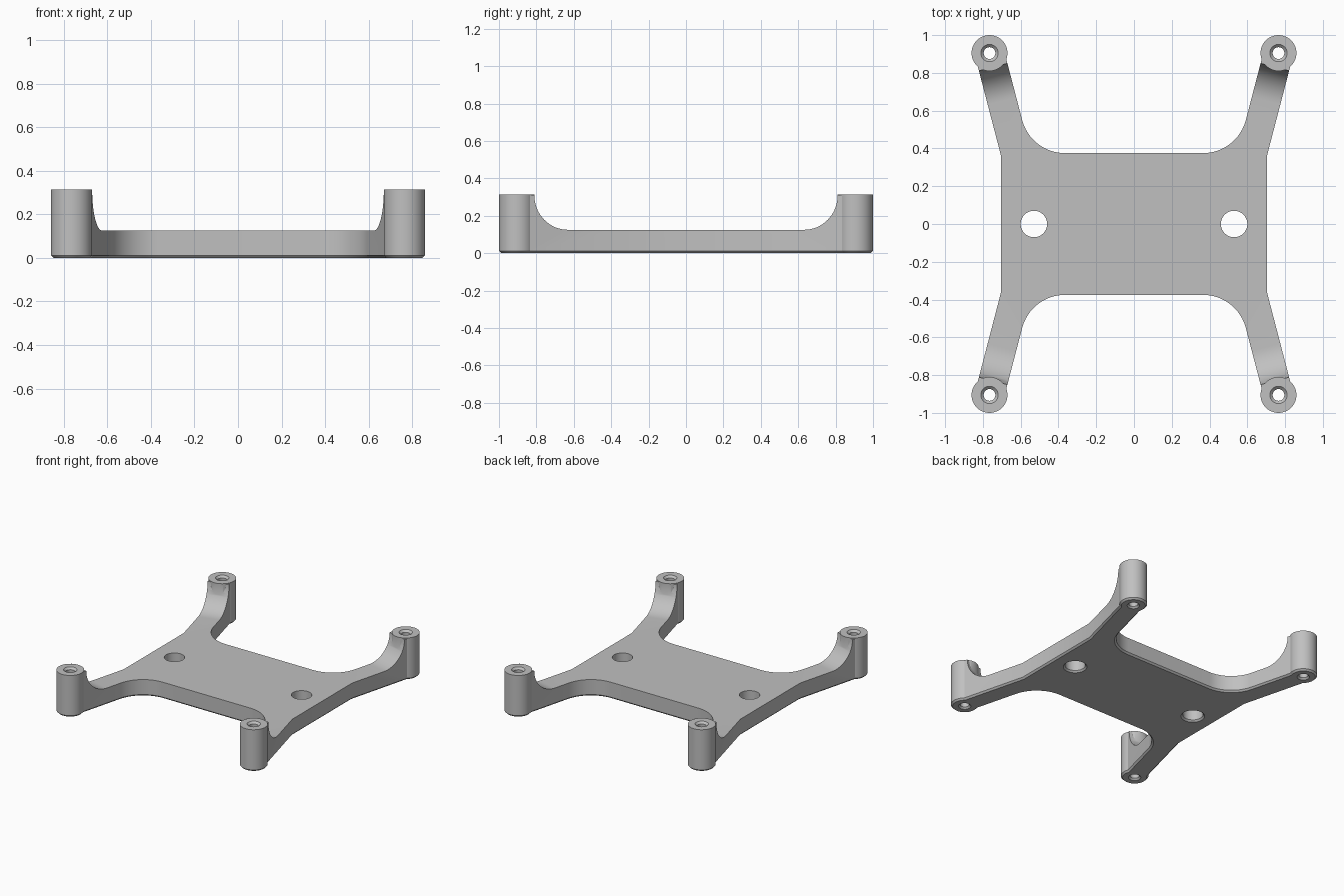
import bpy, bmesh, math
from mathutils import Vector

if "Cube" in bpy.data.objects:
    bpy.data.objects.remove(bpy.data.objects["Cube"], do_unlink=True)

PLATE_Z, TOP_Z, CHAMFER = 0.125, 0.315, 0.012
POST = Vector((0.765, 0.905, 0))
POST_R, ARM_HALF = 0.095, 0.078
ARM = Vector((0.252, 0.968, 0)).normalized()   # arm direction, towards the post
SIDE = Vector((ARM.y, -ARM.x, 0))              # outward across the arm
UP = Vector((0, 0, 1))


def make_object(name, bm):
    bmesh.ops.recalc_face_normals(bm, faces=bm.faces[:])
    mesh = bpy.data.meshes.new(name)
    bm.to_mesh(mesh)
    bm.free()
    obj = bpy.data.objects.new(name, mesh)
    bpy.context.collection.objects.link(obj)
    return obj


def prism(points, direction):
    bm = bmesh.new()
    face = bm.faces.new([bm.verts.new(p) for p in points])
    new = bmesh.ops.extrude_face_region(bm, geom=[face])["geom"]
    moved = [v for v in new if isinstance(v, bmesh.types.BMVert)]
    bmesh.ops.translate(bm, verts=moved, vec=direction)
    return bm


def lathe(name, profile, centre, segments=48):
    bm = bmesh.new()
    rings = []
    for r, z in profile:
        angles = [2 * math.pi * i / segments for i in range(segments)]
        rings.append([bm.verts.new((centre.x + r * math.cos(a), centre.y + r * math.sin(a), z))
                      for a in angles])
    for low, high in zip(rings, rings[1:]):
        for i in range(segments):
            j = (i + 1) % segments
            bm.faces.new((low[i], low[j], high[j], high[i]))
    bm.faces.new(rings[0])
    bm.faces.new(rings[-1])
    return make_object(name, bm)


def apply_modifier(obj, mod):
    bpy.context.view_layer.objects.active = obj
    bpy.ops.object.modifier_apply(modifier=mod.name)


def combine(obj, tool, operation):
    tool.hide_render = True
    mod = obj.modifiers.new(operation, "BOOLEAN")
    mod.object, mod.operation, mod.solver = tool, operation, "EXACT"
    apply_modifier(obj, mod)
    bpy.data.objects.remove(tool, do_unlink=True)


# Outline of one quarter of the plate with its arm
edge_x, edge_y, fillet = 0.703, 0.375, 0.235
inner, outer = POST - SIDE * ARM_HALF, POST + SIDE * ARM_HALF
corner = inner + ARM * ((edge_y - inner.y) / ARM.y)
bend = outer + ARM * ((edge_x - outer.x) / ARM.x)
turn = math.acos(ARM.x)
tangent = fillet * math.tan(turn / 2)
centre = Vector((corner.x - tangent, edge_y + fillet, 0))
outline = [Vector((0, 0, 0)), Vector((edge_x, 0, 0)), bend, outer, inner]
for i in range(17):
    a = turn * (1 - i / 16)
    outline.append(centre + fillet * Vector((math.sin(a), -math.cos(a), 0)))
outline.append(Vector((0, edge_y, 0)))

# Tall quarter body with a chamfered lower rim
bm = prism(outline, UP * (TOP_Z - 0.005))
rim = [e for e in bm.edges
       if all(v.co.z < 1e-5 for v in e.verts)
       and not all(v.co.x < 1e-5 for v in e.verts)
       and not all(v.co.y < 1e-5 for v in e.verts)]
bmesh.ops.bevel(bm, geom=rim, offset=CHAMFER, segments=1, affect="EDGES")
frame = make_object("mounting_frame", bm)

# Lower the plate and sweep the arm up to the post in a concave curve
start, radius = 0.262, 0.185
profile = [(start - radius, 0.5)]
for i in range(17):
    a = math.pi / 2 * i / 16
    profile.append((start - radius * math.cos(a), PLATE_Z + radius * (1 - math.sin(a))))
profile += [(2, PLATE_Z), (2, 0.5)]
points = [POST - ARM * d + UP * z - SIDE * 1.5 for d, z in profile]
combine(frame, make_object("sweep_cutter", prism(points, SIDE * 3)), "DIFFERENCE")

# Round post, its countersunk bore, and the plate hole
combine(frame, lathe("post", [(POST_R - CHAMFER, 0), (POST_R, CHAMFER), (POST_R, TOP_Z)], POST), "UNION")
bore = [(0.055, -0.012), (0.031, 0.012), (0.031, TOP_Z - 0.015), (0.058, TOP_Z + 0.012)]
combine(frame, lathe("bore_cutter", bore, POST, 32), "DIFFERENCE")
hole = [(0.094, -0.012), (0.07, 0.012), (0.07, 0.2)]
combine(frame, lathe("hole_cutter", hole, Vector((0.53, 0, 0))), "DIFFERENCE")

# Open the quarter on the symmetry planes and mirror it
bm = bmesh.new()
bm.from_mesh(frame.data)
walls = [f for f in bm.faces
         if any(all(abs(v.co[k]) < 1e-4 for v in f.verts) for k in (0, 1))]
bmesh.ops.delete(bm, geom=walls, context="FACES")
bm.to_mesh(frame.data)
bm.free()
mirror = frame.modifiers.new("mirror", "MIRROR")
mirror.use_axis = (True, True, False)
mirror.merge_threshold = 0.0005
apply_modifier(frame, mirror)

# Join the flat quarters into single faces
bm = bmesh.new()
bm.from_mesh(frame.data)
bmesh.ops.dissolve_limit(bm, angle_limit=0.005, verts=bm.verts[:], edges=bm.edges[:])
bm.to_mesh(frame.data)
bm.free()

# Plain grey finish
grey = bpy.data.materials.new("plain_grey")
grey.use_nodes = True
colour = (0.53, 0.53, 0.53, 1)
grey.diffuse_color = colour
shader = next(n for n in grey.node_tree.nodes if n.type == "BSDF_PRINCIPLED")
shader.inputs["Base Color"].default_value = colour
frame.data.materials.clear()
frame.data.materials.append(grey)

bpy.ops.object.select_all(action="DESELECT")
frame.select_set(True)
bpy.context.view_layer.objects.active = frame
bpy.ops.object.shade_smooth_by_angle(angle=math.radians(28))
